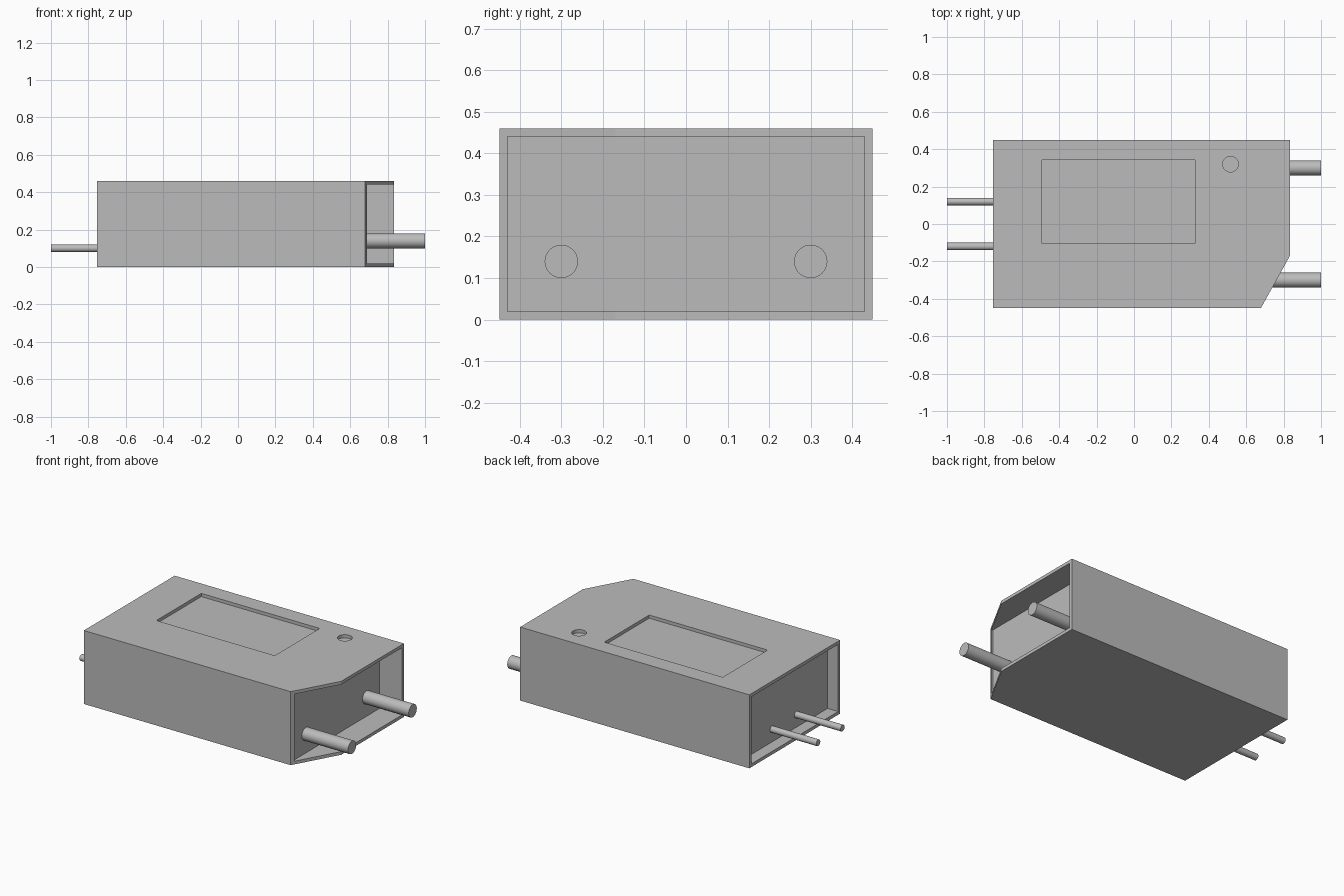
import bpy, bmesh, math
from mathutils import Matrix

if "Cube" in bpy.data.objects:
    bpy.data.objects.remove(bpy.data.objects["Cube"])

grey = bpy.data.materials.new("plain grey")
grey.use_nodes = True
grey.diffuse_color = (0.5, 0.5, 0.5, 1)
grey.node_tree.nodes["Principled BSDF"].inputs["Base Color"].default_value = (0.5, 0.5, 0.5, 1)

LEFT_END, RIGHT_END, HALF_W, HEIGHT, WALL = -0.753, 0.834, 0.449, 0.46, 0.02
CORE_END = 0.68


def make_object(name, bm):
    bmesh.ops.recalc_face_normals(bm, faces=bm.faces)
    mesh = bpy.data.meshes.new(name)
    bm.to_mesh(mesh)
    bm.free()
    mesh.materials.append(grey)
    obj = bpy.data.objects.new(name, mesh)
    bpy.context.collection.objects.link(obj)
    return obj


def prism(name, outline, z0, z1):
    """Extrude a flat outline upward."""
    bm = bmesh.new()
    face = bm.faces.new([bm.verts.new((x, y, z0)) for x, y in outline])
    top = bmesh.ops.extrude_face_region(bm, geom=[face])["geom"]
    verts = [v for v in top if isinstance(v, bmesh.types.BMVert)]
    bmesh.ops.translate(bm, verts=verts, vec=(0, 0, z1 - z0))
    return make_object(name, bm)


def box(name, x0, x1, y0, y1, z0, z1):
    return prism(name, [(x0, y0), (x1, y0), (x1, y1), (x0, y1)], z0, z1)


def cylinder(name, radius, length, centre, along_x):
    bm = bmesh.new()
    turn = Matrix.Rotation(math.pi / 2, 4, "Y") if along_x else Matrix()
    bmesh.ops.create_cone(bm, cap_ends=True, segments=48, radius1=radius, radius2=radius,
                          depth=length, matrix=Matrix.Translation(centre) @ turn)
    return make_object(name, bm)


# Sleeve with one slanted corner, open at both ends
case = prism("case", [(LEFT_END, -HALF_W), (0.679, -HALF_W), (RIGHT_END, -0.17),
                      (RIGHT_END, HALF_W), (LEFT_END, HALF_W)], 0, HEIGHT)
inner = HALF_W - WALL
cutters = [
    box("tunnel_cutter", -1, 1, -inner, inner, WALL, HEIGHT - WALL),
    box("window_cutter", -0.493, 0.327, -0.103, 0.341, HEIGHT - 0.1, HEIGHT + 0.1),
    cylinder("hole_cutter", 0.042, 0.2, (0.516, 0.32, HEIGHT), False),
]
for cutter in cutters:
    cutter.hide_render = True
    cutter.hide_set(True)
    mod = case.modifiers.new(cutter.name, "BOOLEAN")
    mod.operation = "DIFFERENCE"
    mod.solver = "EXACT"
    mod.object = cutter

# Apply the cuts, then drop the cutters
bpy.context.view_layer.update()
cut_mesh = bpy.data.meshes.new_from_object(case.evaluated_get(bpy.context.evaluated_depsgraph_get()))
case.modifiers.clear()
case.data = cut_mesh
for cutter in cutters:
    bpy.data.objects.remove(cutter)

# Solid core recessed from both open ends
box("core", -CORE_END, CORE_END, -inner, inner, WALL, HEIGHT - WALL)

# Pins: a thin pair on one end, a thick pair on the other
for side, y_sign in (("front", -1), ("back", 1)):
    for kind, x_sign, radius, y, z in (("thin_pin", -1, 0.02, 0.12, 0.1),
                                       ("thick_pin", 1, 0.04, 0.3, 0.14)):
        length = 1 - CORE_END
        pin = cylinder(f"{kind}_{side}", radius, length,
                       (x_sign * (1 - length / 2), y_sign * y, z), True)
        bpy.ops.object.select_all(action="DESELECT")
        pin.select_set(True)
        bpy.context.view_layer.objects.active = pin
        bpy.ops.object.shade_smooth_by_angle(angle=math.radians(40))
